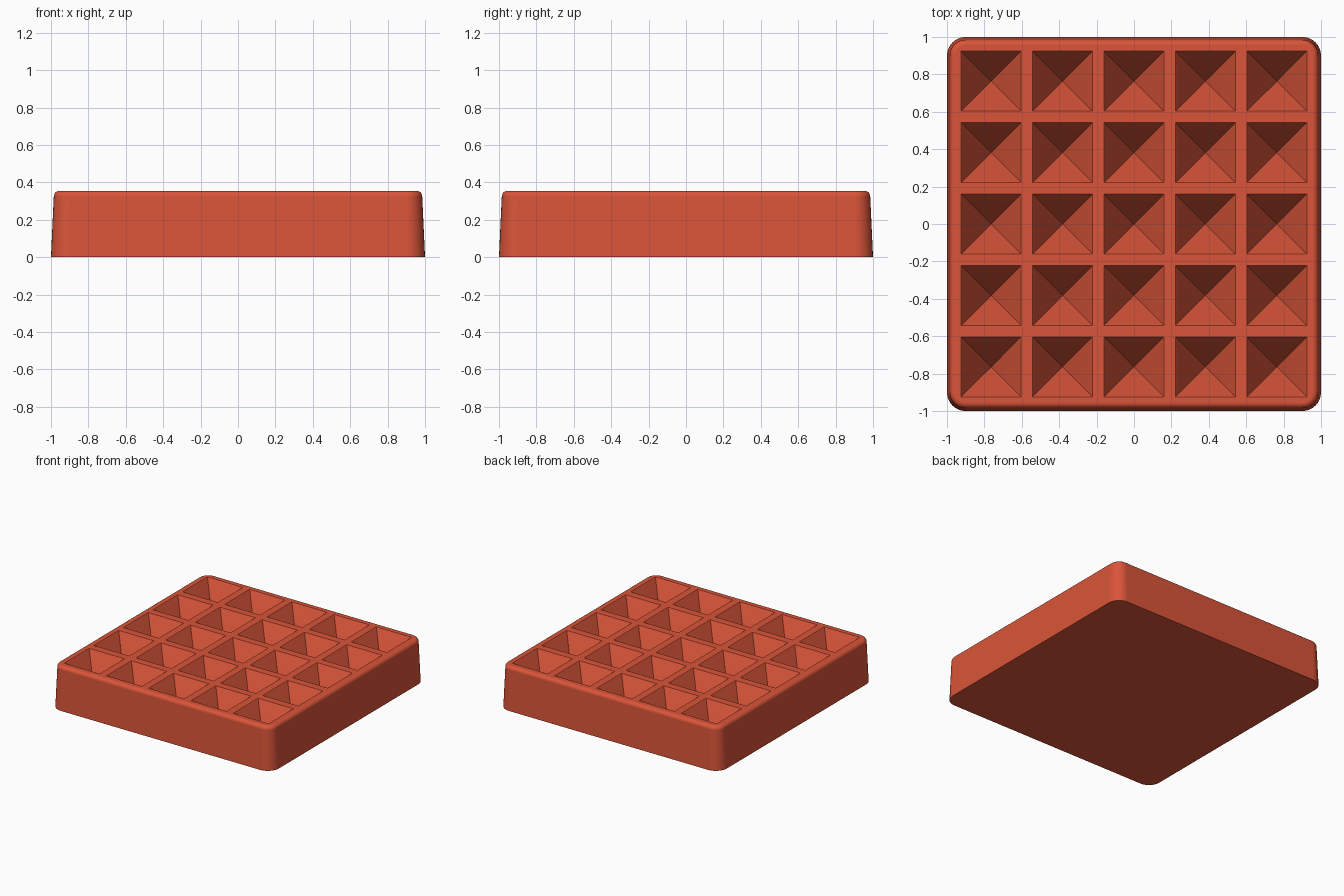
import bpy, bmesh
from math import sin, cos, pi

if "Cube" in bpy.data.objects:
    bpy.data.objects.remove(bpy.data.objects["Cube"], do_unlink=True)

HEIGHT, CORNER, FILLET, DRAFT = 0.355, 0.1, 0.03, 0.015
PITCH, HALF, LIP, DEPTH, COUNT = 0.382, 0.16, 0.006, 0.28, 5

clay = bpy.data.materials.new("terracotta red")
clay.use_nodes = True
colour = (0.70, 0.09, 0.041, 1)
clay.diffuse_color = colour
clay.node_tree.nodes["Principled BSDF"].inputs["Base Color"].default_value = colour


def rounded_square(half, radius, z, steps=8):
    """Points round a square with rounded corners."""
    points = []
    for corner in range(4):
        middle = corner * pi / 2 + pi / 4
        cx = (half - radius) * (1 if cos(middle) > 0 else -1)
        cy = (half - radius) * (1 if sin(middle) > 0 else -1)
        for i in range(steps + 1):
            a = corner * pi / 2 + i / steps * pi / 2
            points.append((cx + radius * cos(a), cy + radius * sin(a), z))
    return points


def square(half, z, cx, cy):
    return [(cx + sx * half, cy + sy * half, z)
            for sx, sy in ((1, 1), (-1, 1), (-1, -1), (1, -1))]


def loft(bm, rings, apex=None):
    """Skin rings of points, capping the ends or closing on an apex."""
    loops = [[bm.verts.new(p) for p in ring] for ring in rings]
    n = len(loops[0])
    for low, high in zip(loops, loops[1:]):
        for i in range(n):
            j = (i + 1) % n
            bm.faces.new((low[i], low[j], high[j], high[i]))
    bm.faces.new(loops[-1])
    if apex:
        tip = bm.verts.new(apex)
        for i in range(n):
            bm.faces.new((tip, loops[0][(i + 1) % n], loops[0][i]))
    else:
        bm.faces.new(loops[0][::-1])


def finish(bm, name):
    bmesh.ops.recalc_face_normals(bm, faces=bm.faces)
    mesh = bpy.data.meshes.new(name)
    bm.to_mesh(mesh)
    bm.free()
    mesh.materials.append(clay)
    obj = bpy.data.objects.new(name, mesh)
    bpy.context.scene.collection.objects.link(obj)
    return obj


# Tapered block with rounded corners and a rounded top edge
profile = [(0, 0)]
for i in range(7):
    a = i / 6 * pi / 2
    profile.append((DRAFT + FILLET * (1 - cos(a)), HEIGHT - FILLET * (1 - sin(a))))
bm = bmesh.new()
loft(bm, [rounded_square(1 - inset, CORNER - inset, z) for inset, z in profile])
tray = finish(bm, "pitted_block")

# Inverted pyramids with a slightly eased rim
bm = bmesh.new()
for row in range(COUNT):
    for column in range(COUNT):
        x = (column - (COUNT - 1) / 2) * PITCH
        y = (row - (COUNT - 1) / 2) * PITCH
        loft(bm, [square(HALF - LIP, HEIGHT - LIP, x, y),
                  square(HALF, HEIGHT, x, y),
                  square(HALF, HEIGHT + 0.1, x, y)],
             apex=(x, y, HEIGHT - DEPTH))
cutter = finish(bm, "pit_cutter")
cutter.hide_render = True

# Cut the pits, then discard the cutter
bpy.ops.object.select_all(action='DESELECT')
bpy.context.view_layer.objects.active = tray
tray.select_set(True)
cut = tray.modifiers.new("pits", 'BOOLEAN')
cut.operation = 'DIFFERENCE'
cut.solver = 'EXACT'
cut.object = cutter
bpy.ops.object.modifier_apply(modifier=cut.name)
bpy.data.objects.remove(cutter, do_unlink=True)

# Smooth fillets, crisp pits
bpy.ops.object.shade_smooth_by_angle(angle=pi / 6)
weighted = tray.modifiers.new("flat_tops", 'WEIGHTED_NORMAL')
weighted.keep_sharp = True
